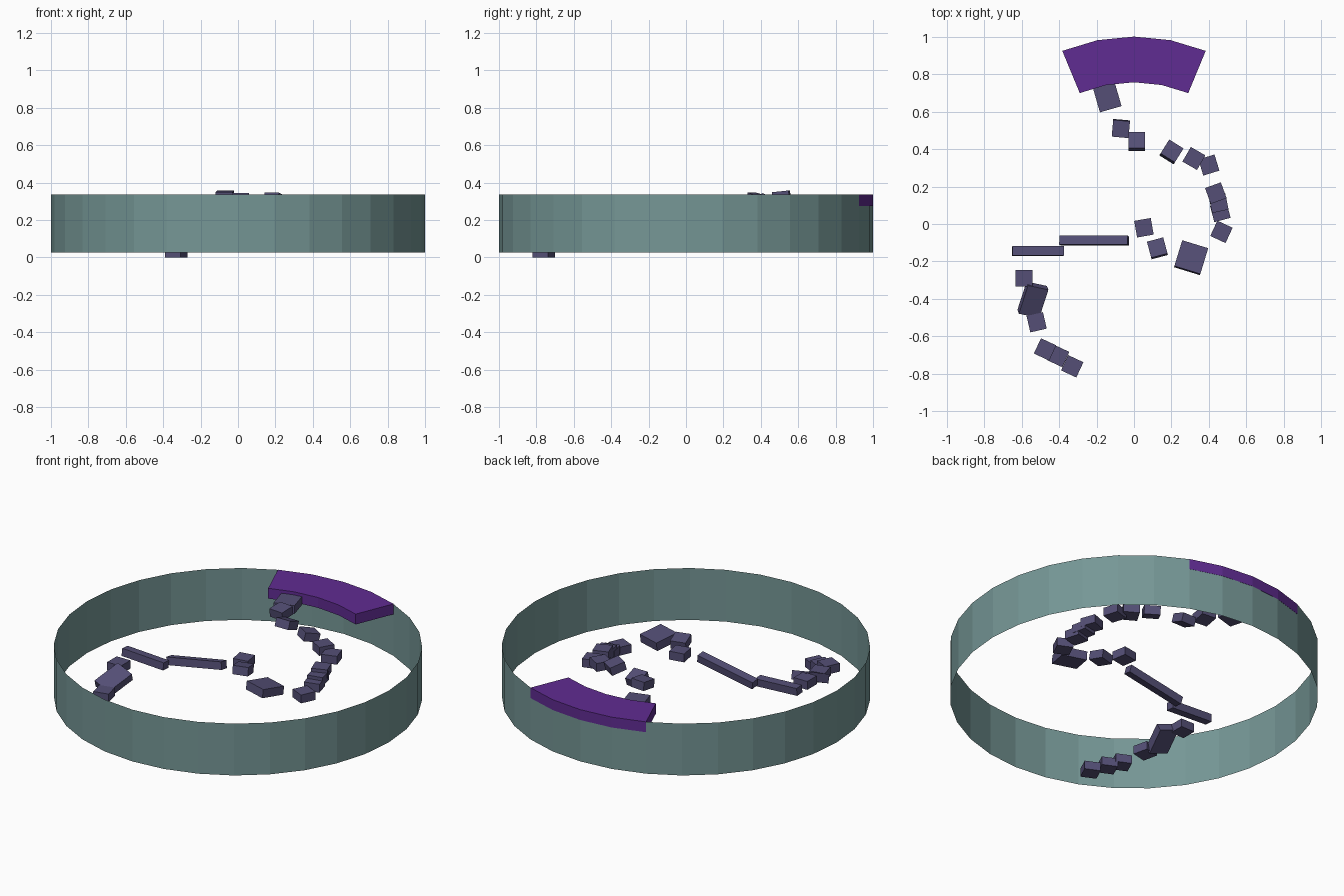
import bpy, bmesh
from math import sin, cos, pi, radians
from mathutils import Matrix, Euler, Vector

if "Cube" in bpy.data.objects:
    bpy.data.objects.remove(bpy.data.objects["Cube"])


def material(name, rgb):
    m = bpy.data.materials.new(name)
    m.diffuse_color = (*rgb, 1)
    m.use_nodes = True
    m.node_tree.nodes["Principled BSDF"].inputs["Base Color"].default_value = m.diffuse_color
    return m


WALL = material("grey teal", (0.18, 0.31, 0.305))
GOAL = material("purple", (0.117, 0.025, 0.287))
STONE = material("slate violet", (0.089, 0.078, 0.181))
SEG = 2 * pi / 32


def finish(name, bm, mat, recalc=True):
    if recalc:
        bmesh.ops.recalc_face_normals(bm, faces=bm.faces[:])
    me = bpy.data.meshes.new(name)
    bm.to_mesh(me)
    bm.free()
    me.materials.append(mat)
    ob = bpy.data.objects.new(name, me)
    bpy.context.collection.objects.link(ob)
    return ob


# Ring wall: thin open 32-sided band
bm = bmesh.new()
low = [bm.verts.new((sin(i * SEG), cos(i * SEG), 0.025)) for i in range(32)]
high = [bm.verts.new((sin(i * SEG), cos(i * SEG), 0.335)) for i in range(32)]
for i in range(32):
    j = (i + 1) % 32
    bm.faces.new((low[j], low[i], high[i], high[j]))
finish("ring_wall", bm, WALL, False)

# Goal platform: four segments of an arc, extruded down
bm = bmesh.new()
arc = [[bm.verts.new((r * sin(i * SEG), r * cos(i * SEG), 0.3355)) for i in range(-2, 3)]
       for r in (0.757, 1.001)]
for i in range(4):
    bm.faces.new((arc[0][i], arc[0][i + 1], arc[1][i + 1], arc[1][i]))
ext = bmesh.ops.extrude_face_region(bm, geom=bm.faces[:], use_keep_orig=True)
bmesh.ops.translate(bm, vec=(0, 0, -0.062),
                    verts=[v for v in ext["geom"] if isinstance(v, bmesh.types.BMVert)])
finish("goal_platform", bm, GOAL)


def block(name, pos, size, rot):
    bm = bmesh.new()
    bmesh.ops.create_cube(bm, size=1, matrix=Matrix.Diagonal((*size, 1)))
    ob = finish(name, bm, STONE)
    ob.location = pos
    ob.rotation_euler = [radians(a) for a in rot]


# Small stepping blocks: x, y, z, tilt about x, turn about z
steps = [
    (-0.33, -0.76, 0.025, 0, -25), (-0.405, -0.705, 0.055, 0, -25),
    (-0.475, -0.67, 0.085, 0, -25), (-0.52, -0.525, 0.11, 0, 13),
    (-0.587, -0.29, 0.172, 0, 0), (0.053, -0.02, 0.267, 0, 10),
    (0.125, -0.13, 0.28, -10, 15), (0.467, -0.042, 0.185, 0, -25),
    (0.461, 0.065, 0.205, 0, 15), (0.452, 0.112, 0.225, 0, 12),
    (0.437, 0.165, 0.245, 0, 20), (0.40, 0.315, 0.26, 0, 17),
    (0.32, 0.35, 0.28, 0, -30), (0.2, 0.385, 0.31, -15, -32),
    (0.015, 0.44, 0.305, -20, 0), (-0.07, 0.51, 0.328, 6, -5),
]
for n, (x, y, z, tilt, turn) in enumerate(steps):
    block(f"step_{n + 1}", (x, y, z), (0.09, 0.09, 0.05), (tilt, 0, turn))

# Larger slabs
block("tilted_slab", (-0.54, -0.405, 0.14), (0.115, 0.17, 0.05), (22, 15, -12))
block("wide_slab", (0.305, -0.18, 0.235), (0.145, 0.145, 0.05), (-8, 0, -17))
block("goal_step", (-0.145, 0.685, 0.292), (0.12, 0.15, 0.05), (0, 0, 16))

# Narrow bridge beams
block("low_beam", (-0.513, -0.145, 0.18), (0.275, 0.05, 0.045), (-4, 3, 0))
block("rising_beam", (-0.213, -0.088, 0.212), (0.37, 0.048, 0.045), (-8, -10.5, 0))
